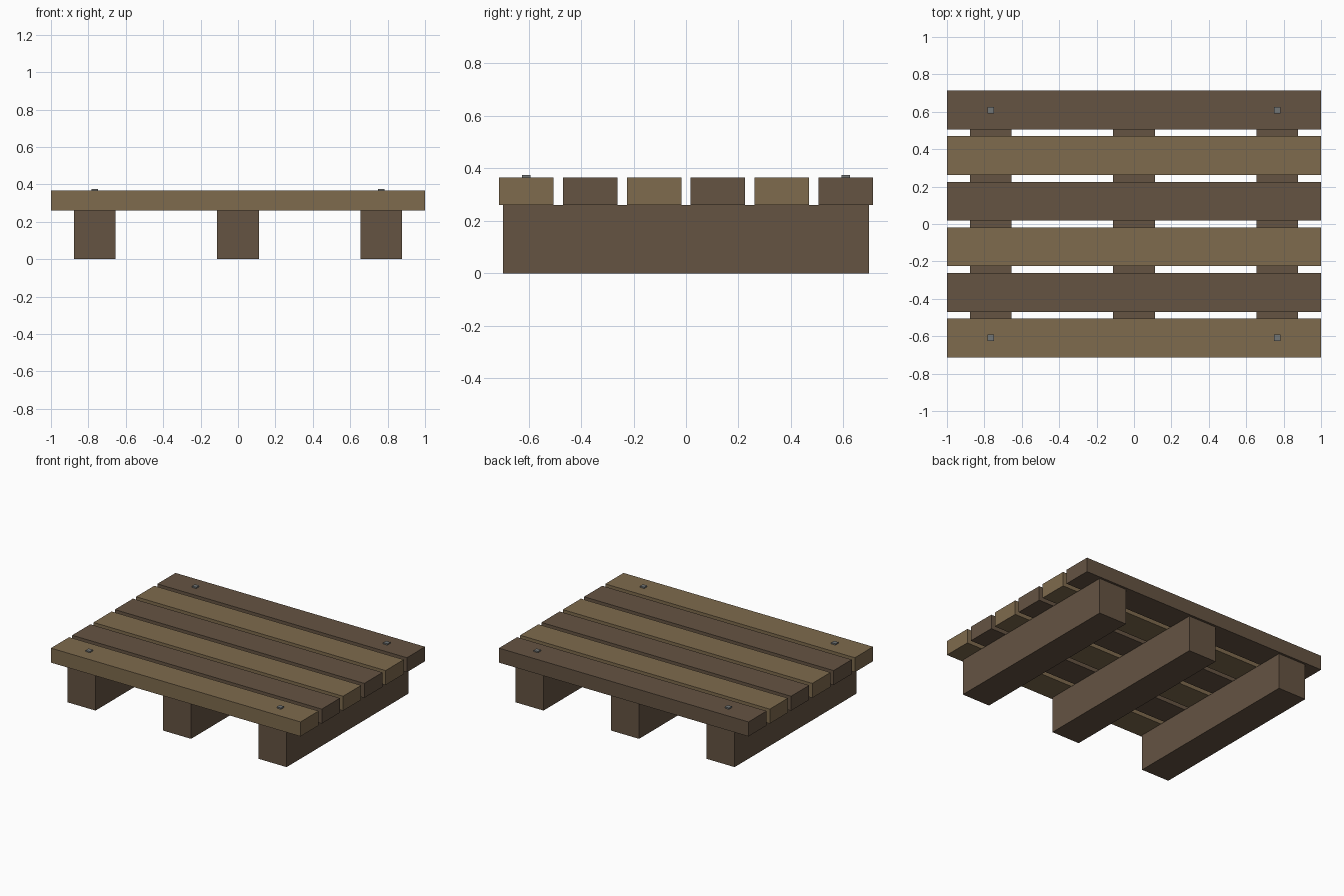
import bpy

if "Cube" in bpy.data.objects:
    bpy.data.objects.remove(bpy.data.objects["Cube"])


def material(name, rgb):
    m = bpy.data.materials.new(name)
    m.diffuse_color = (*rgb, 1)
    m.use_nodes = True
    m.node_tree.nodes["Principled BSDF"].inputs["Base Color"].default_value = m.diffuse_color
    return m


light_wood = material("light_wood", (0.21, 0.145, 0.075))
dark_wood = material("dark_wood", (0.13, 0.087, 0.055))
metal = material("nail_metal", (0.17, 0.18, 0.18))


def box(name, centre, size, mat):
    bpy.ops.mesh.primitive_cube_add(size=1, location=centre)
    ob = bpy.context.object
    ob.name = name
    ob.scale = size
    bpy.ops.object.transform_apply(location=False, rotation=False, scale=True)
    ob.data.materials.append(mat)
    return ob


BEAM_H, TOP = 0.261, 0.366
PITCH, PLANK_W = 0.2436, 0.208

# Three beams running front to back
for side, x in (("left", -0.766), ("middle", 0), ("right", 0.766)):
    box(f"{side}_beam", (x, 0, BEAM_H / 2), (0.224, 1.394, BEAM_H), dark_wood)

# Six deck planks in alternating tones, front one light
for i in range(6):
    box(f"deck_plank_{i + 1}", (0, (i - 2.5) * PITCH, (BEAM_H + TOP) / 2),
        (2, PLANK_W, TOP - BEAM_H), dark_wood if i % 2 else light_wood)

# Square nail heads at the four corners, slightly sunk into the planks
for sy, row in ((-1, "front"), (1, "back")):
    for sx, side in ((-1, "left"), (1, "right")):
        box(f"{row}_{side}_nail", (sx * 0.766, sy * 2.5 * PITCH, TOP + 0.002),
            (0.034, 0.034, 0.014), metal)
